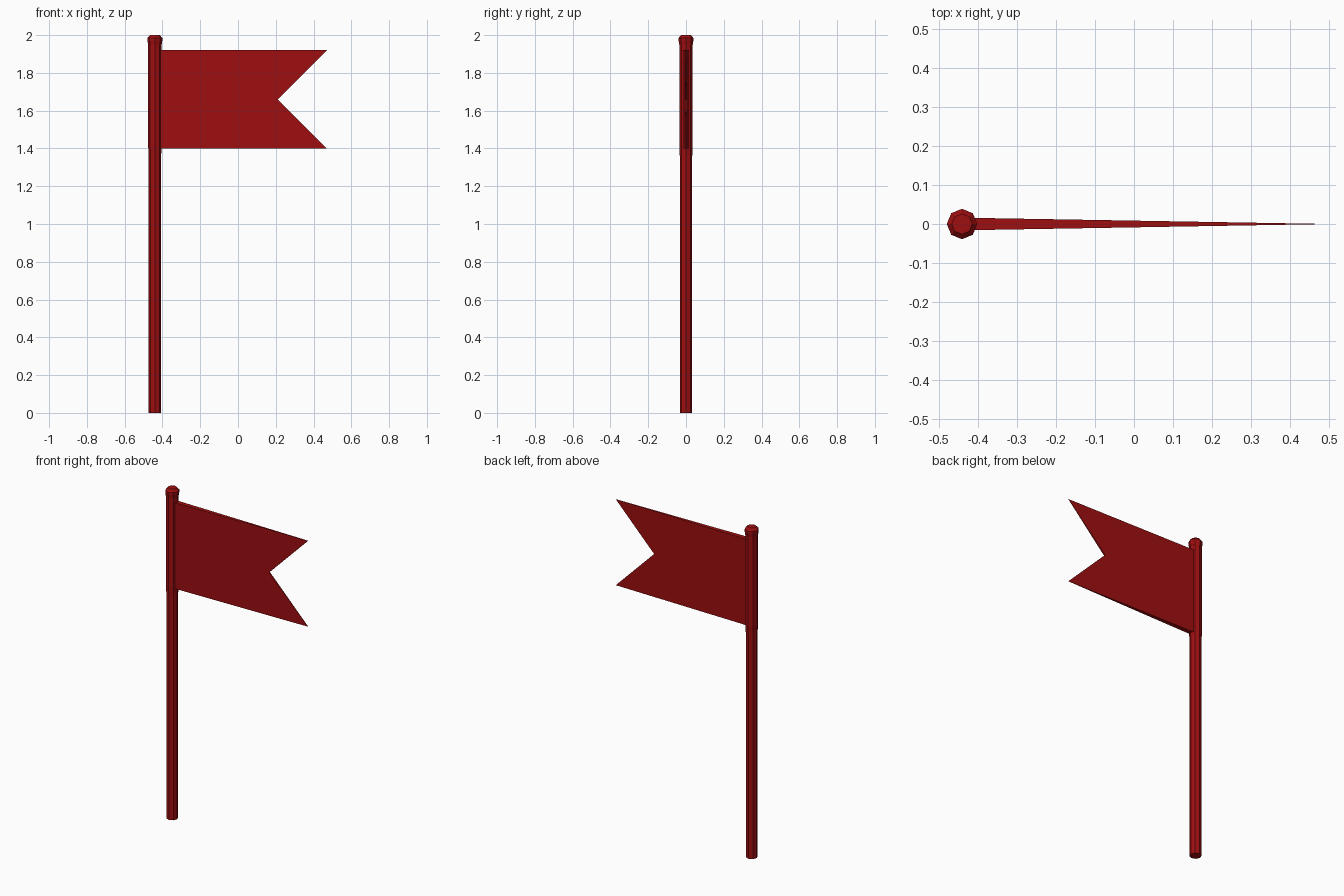
import bpy
import bmesh
import math

if "Cube" in bpy.data.objects:
    bpy.data.objects.remove(bpy.data.objects["Cube"])

POLE_X = -0.44
SIDES = 8

red = bpy.data.materials.new("deep red")
red.diffuse_color = (0.34, 0.0045, 0.0052, 1)
red.use_nodes = True
red.node_tree.nodes["Principled BSDF"].inputs["Base Color"].default_value = red.diffuse_color


def finish(name, bm):
    bmesh.ops.recalc_face_normals(bm, faces=bm.faces)
    mesh = bpy.data.meshes.new(name)
    bm.to_mesh(mesh)
    bm.free()
    mesh.materials.append(red)
    obj = bpy.data.objects.new(name, mesh)
    bpy.context.collection.objects.link(obj)
    return obj


def lathe(name, profile):
    """Closed eight-sided solid around the pole axis from (radius, z) pairs."""
    bm = bmesh.new()
    rings = []
    for r, z in profile:
        angles = [2 * math.pi * i / SIDES for i in range(SIDES)]
        rings.append([bm.verts.new((POLE_X + r * math.cos(a), r * math.sin(a), z))
                      for a in angles])
    for low, high in zip(rings, rings[1:]):
        for i in range(SIDES):
            j = (i + 1) % SIDES
            bm.faces.new((low[i], low[j], high[j], high[i]))
    bm.faces.new(rings[0][::-1])
    bm.faces.new(rings[-1])
    return finish(name, bm)


# Pole, the sleeve holding the cloth, and the bevelled cap
lathe("pole", [(0.033, 0.0), (0.033, 1.37)])
lathe("sleeve", [(0.033, 1.36), (0.0355, 1.41), (0.0355, 1.96)])
lathe("cap", [(0.036, 1.95), (0.039, 1.97), (0.039, 1.985), (0.026, 2.0)])

# Swallow-tailed flag, thick at the pole and thinning to the tips
bm = bmesh.new()
outline = [(-0.43, 1.40), (0.47, 1.40), (0.21, 1.66), (0.47, 1.92), (-0.43, 1.92)]
sheets = []
for side in (-1, 1):
    sheets.append([bm.verts.new((x, side * (0.0005 + 0.0155 * (0.47 - x) / 0.9), z))
                   for x, z in outline])
front, back = sheets
bm.faces.new(front)
bm.faces.new(back[::-1])
for i in range(len(outline)):
    j = (i + 1) % len(outline)
    bm.faces.new((front[j], front[i], back[i], back[j]))
finish("flag", bm)
